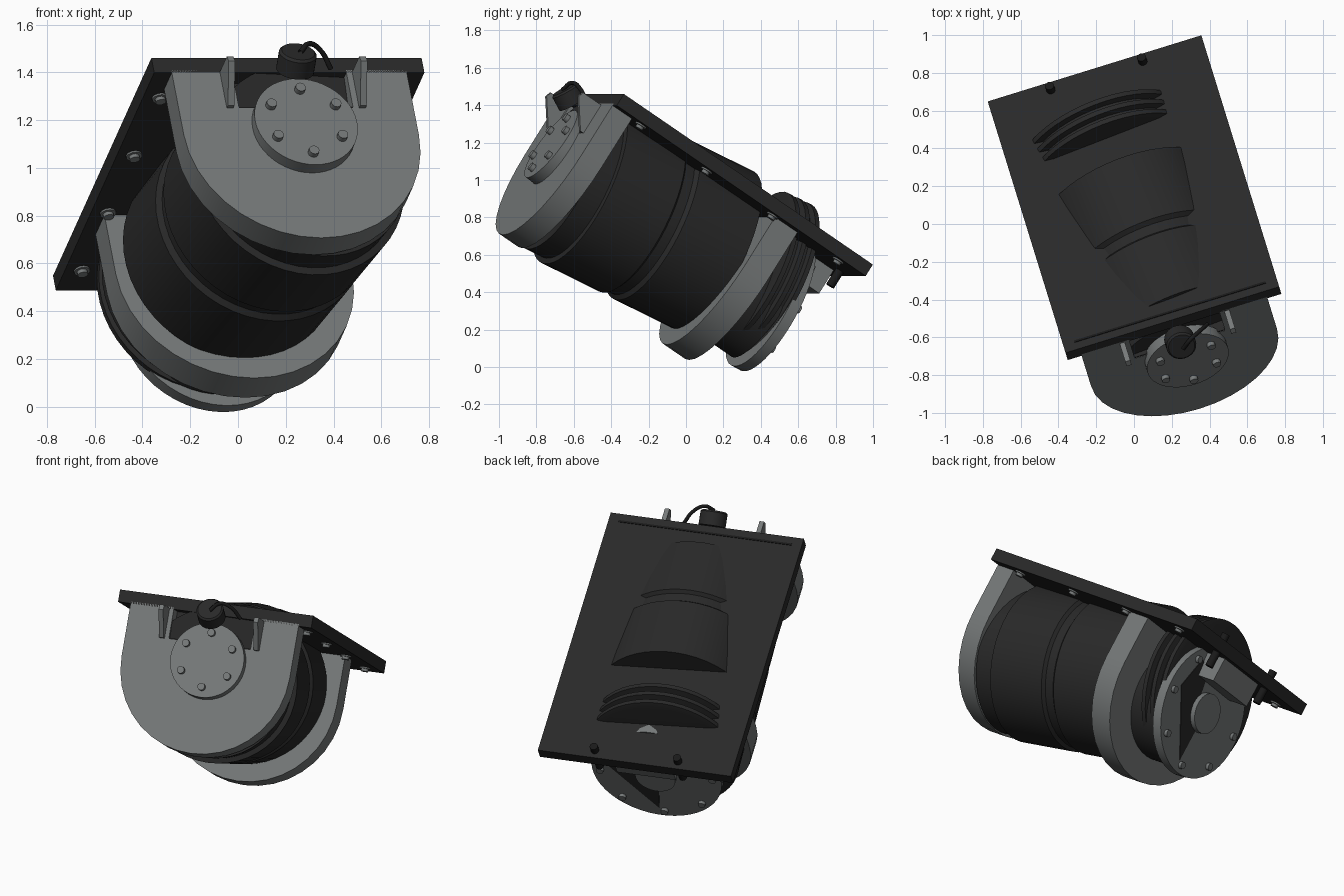
import bpy, bmesh, math
from mathutils import Matrix, Vector

if "Cube" in bpy.data.objects:
    bpy.data.objects.remove(bpy.data.objects["Cube"])


def material(name, colour):
    m = bpy.data.materials.new(name)
    m.use_nodes = True
    m.diffuse_color = (*colour, 1)
    m.node_tree.nodes["Principled BSDF"].inputs["Base Color"].default_value = (*colour, 1)
    return m


STEEL = material("steel grey", (0.18, 0.192, 0.192))
DARK = material("charcoal", (0.022, 0.022, 0.022))
BLACK = material("black", (0.01, 0.01, 0.01))

# Assembly frame: x across the plate, y down its length, z out of its top face
FRAME = (Matrix.Translation((0.203, -0.507, 1.46))
         @ Matrix.Rotation(math.radians(17.2), 4, 'Z')
         @ Matrix.Rotation(math.radians(-33.2), 4, 'X'))


def tilted(x, y, z, pitch=0, yaw=0):
    return (Matrix.Translation((x, y, z)) @ Matrix.Rotation(math.radians(yaw), 4, 'Z')
            @ Matrix.Rotation(math.radians(pitch), 4, 'X'))


def finish(name, bm, mat, local=Matrix(), smooth=False):
    bmesh.ops.recalc_face_normals(bm, faces=bm.faces)
    me = bpy.data.meshes.new(name)
    bm.to_mesh(me)
    bm.free()
    me.materials.append(mat)
    ob = bpy.data.objects.new(name, me)
    bpy.context.collection.objects.link(ob)
    ob.matrix_world = FRAME @ local
    if smooth:
        bpy.ops.object.select_all(action='DESELECT')
        ob.select_set(True)
        bpy.context.view_layer.objects.active = ob
        bpy.ops.object.shade_smooth_by_angle(angle=math.radians(32))
    return ob


def box(name, lo, hi, mat):
    bm = bmesh.new()
    lo, hi = Vector(lo), Vector(hi)
    bmesh.ops.create_cube(bm, size=1)
    for v in bm.verts:
        v.co = (lo + hi) / 2 + v.co * (hi - lo)
    return finish(name, bm, mat)


def lathe(name, profile, mat, local=Matrix(), sides=48):
    """Turn (distance along y, radius) pairs round the y axis."""
    bm = bmesh.new()
    rings = []
    for s, r in profile:
        angles = [2 * math.pi * i / sides for i in range(sides)]
        rings.append([bm.verts.new((r * math.cos(a), s, r * math.sin(a))) for a in angles])
    for a, b in zip(rings, rings[1:]):
        for i in range(sides):
            j = (i + 1) % sides
            bm.faces.new((a[i], a[j], b[j], b[i]))
    bm.faces.new(rings[0])
    bm.faces.new(rings[-1])
    return finish(name, bm, mat, local, smooth=True)


def prism(name, outline, axis, start, depth, mat, local=Matrix(), smooth=False):
    """Extrude a closed outline along x or y."""
    bm = bmesh.new()
    place = (lambda p: (p[0], start, p[1])) if axis == 'y' else (lambda p: (start, p[0], p[1]))
    face = bm.faces.new([bm.verts.new(place(p)) for p in outline])
    ext = bmesh.ops.extrude_face_region(bm, geom=[face])
    move = (0, depth, 0) if axis == 'y' else (depth, 0, 0)
    bmesh.ops.translate(bm, vec=move, verts=[v for v in ext["geom"] if isinstance(v, bmesh.types.BMVert)])
    return finish(name, bm, mat, local, smooth)


def housing(name, radius, x, centre, start, depth):
    arc = [math.pi * (1 + i / 18) for i in range(19)]
    outline = [(x + radius * math.cos(a), centre + radius * math.sin(a)) for a in arc]
    outline += [(x + radius, -0.06), (x - radius, -0.06)]
    return prism(name, outline, 'y', start, depth, STEEL, smooth=True)


# Mounting plate with its front slot line
box("mounting_plate", (-0.592, 0, -0.073), (0.592, 1.665, 0), DARK)
box("plate_slot", (-0.53, 0.045, -0.003), (0.53, 0.057, 0.004), BLACK)

# U-shaped end housings; the front one has a dark-lined notch under the plate
front = housing("front_housing", 0.515, 0, -0.385, 0, 0.13)
housing("rear_housing", 0.518, -0.01, -0.37, 1.09, 0.15)
cutter = box("notch_cutter", (-0.25, -0.05, -0.25), (0.25, 0.09, 0), BLACK)
cutter.hide_render = True
cutter.hide_set(True)
cut = front.modifiers.new("notch", 'BOOLEAN')
cut.object = cutter
cut.solver = 'EXACT'
box("notch_back", (-0.25, 0.083, -0.25), (0.25, 0.091, -0.07), DARK)
box("notch_floor", (-0.25, 0.002, -0.251), (0.25, 0.09, -0.243), DARK)

# Drum on a slightly raised and turned axis, with a groove round its middle
AXIS = tilted(0.05, 0, -0.4725, 8.5, 4.7)
lathe("drum", [(0.08, 0.44), (0.2, 0.44), (0.205, 0.47), (0.575, 0.47), (0.59, 0.45),
               (0.645, 0.45), (0.665, 0.472), (1.06, 0.472)], DARK, AXIS)
lathe("drum_neck", [(1.05, 0.26), (1.32, 0.26)], DARK, AXIS)

# Ribbed bellows behind the rear housing
ribs = []
for k in range(3):
    s = 1.28 + 0.062 * k
    ribs += [(s, 0.415), (s + 0.008, 0.45), (s + 0.034, 0.45), (s + 0.042, 0.415)]
lathe("bellows", ribs, DARK, AXIS)
lathe("bellows_core", [(1.2, 0.35), (1.45, 0.35)], DARK, tilted(-0.03, 0, -0.385))


def bolt_circle(prefix, local, count, radius, size, near, far):
    for i in range(count):
        a = math.pi / 2 + 2 * math.pi * i / count
        spot = local @ Matrix.Translation((radius * math.cos(a), 0, radius * math.sin(a)))
        lathe(f"{prefix}_{i + 1}", [(near, size), (far, size)], STEEL, spot, 12)


# Rear end cap, boss, dark inset, bolts and the block joining it to the plate
CAP = tilted(-0.02, 1.46, -0.385, 6, 3)
lathe("end_cap", [(-0.03, 0.39), (0.03, 0.39)], STEEL, CAP)
lathe("end_cap_boss", [(0.02, 0.12), (0.065, 0.12)], STEEL, CAP)
prism("end_cap_inset", [(0.2, 0.26), (0.29, 0.05), (0.03, -0.32), (0, -0.1), (0.08, 0), (0.1, 0.2)],
      'y', 0.027, 0.007, DARK, CAP)
bolt_circle("cap_bolt", CAP, 8, 0.34, 0.022, 0.02, 0.05)
box("cap_block", (-0.2, 1.44, -0.22), (0.16, 1.61, -0.07), STEEL)

# Front cover disc with its bolts
COVER = tilted(0.015, -0.035, -0.35, -3)
lathe("cover_disc", [(-0.012, 0.223), (0.05, 0.223)], STEEL, COVER)
lathe("cover_hub", [(0.03, 0.19), (0.13, 0.19)], DARK, COVER)
bolt_circle("cover_bolt", COVER, 6, 0.163, 0.022, -0.036, 0)

# Triangular gussets, plate bolts and through pins, mirrored left and right
for side, sx in (("left", 1), ("right", -1)):
    prism(f"{side}_gusset", [(0.03, -0.07), (-0.12, -0.07), (-0.13, -0.1), (-0.02, -0.25), (0.03, -0.25)],
          'x', sx * 0.29 - 0.014, 0.028, STEEL)
    for k in range(4):
        spot = tilted(sx * 0.518, 0.19 + 0.44 * k, -0.073, -90)
        lathe(f"{side}_plate_bolt_{k + 1}", [(-0.005, 0.034), (0.008, 0.034), (0.008, 0.022), (0.024, 0.022)],
              STEEL, spot, 12)
    lathe(f"{side}_pin", [(-0.045, 0.024), (0.17, 0.024)], BLACK, tilted(sx * 0.255, 1.615, 0, -90), 16)

# Knob over the cover and its short cord
lathe("knob", [(-0.045, 0.08), (0.035, 0.08), (0.045, 0.07)], DARK, tilted(0.005, -0.1, -0.08, 153), 32)
curve = bpy.data.curves.new("cord", 'CURVE')
curve.dimensions = '3D'
curve.bevel_depth = 0.011
curve.bevel_resolution = 2
spline = curve.splines.new('BEZIER')
path = [(0.01, -0.15, -0.07), (0.06, -0.14, -0.02), (0.12, -0.1, -0.03), (0.17, -0.04, -0.08)]
spline.bezier_points.add(len(path) - 1)
for point, co in zip(spline.bezier_points, path):
    point.co = co
    point.handle_left_type = point.handle_right_type = 'AUTO'
curve.materials.append(BLACK)
cord = bpy.data.objects.new("cord", curve)
bpy.context.collection.objects.link(cord)
cord.matrix_world = FRAME
